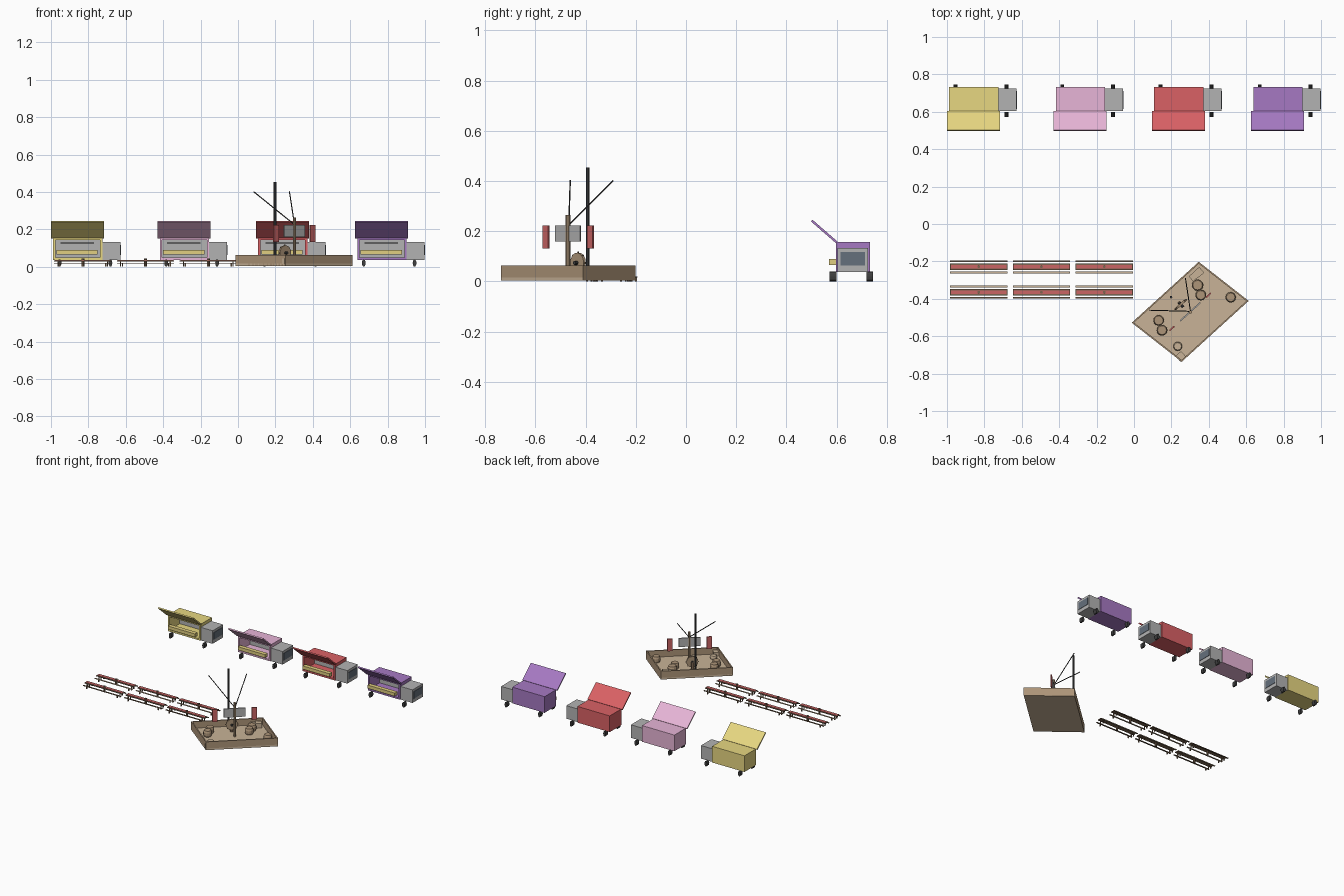
import bpy, bmesh, math
from mathutils import Matrix, Vector

if "Cube" in bpy.data.objects:
    bpy.data.objects.remove(bpy.data.objects["Cube"])

def material(name, r, g, b):
    m = bpy.data.materials.new(name)
    m.diffuse_color = (r, g, b, 1)
    m.use_nodes = True
    m.node_tree.nodes["Principled BSDF"].inputs["Base Color"].default_value = m.diffuse_color
    return m

WOOD = material("wood", 0.42, 0.30, 0.19)
PALE = material("pale_wood", 0.58, 0.45, 0.31)
DARKWOOD = material("dark_wood", 0.20, 0.13, 0.08)
BLACK = material("rubber", 0.05, 0.05, 0.05)
GLASS = material("window_glass", 0.13, 0.16, 0.20)
RED = material("red_cloth", 0.60, 0.13, 0.13)
CREAM = material("counter_yellow", 0.75, 0.62, 0.22)
GREY = material("interior_grey", 0.45, 0.45, 0.45)

def finish(name, bm, mats, matrix=None):
    if matrix is not None:
        bm.transform(matrix)
    bmesh.ops.recalc_face_normals(bm, faces=bm.faces)
    me = bpy.data.meshes.new(name)
    bm.to_mesh(me)
    bm.free()
    for m in mats:
        if m:
            me.materials.append(m)
    ob = bpy.data.objects.new(name, me)
    bpy.context.collection.objects.link(ob)
    return ob

def box_bm(lo, hi):
    bm = bmesh.new()
    bmesh.ops.create_cube(bm, size=1)
    lo, hi = Vector(lo), Vector(hi)
    bmesh.ops.scale(bm, vec=hi - lo, verts=bm.verts)
    bmesh.ops.translate(bm, vec=(lo + hi) / 2, verts=bm.verts)
    return bm

def box(name, lo, hi, mat=None, matrix=None):
    return finish(name, box_bm(lo, hi), [mat], matrix)

def rod(name, a, b, r, mat, sides=8, squash=1, matrix=None):
    a, b = Vector(a), Vector(b)
    d = b - a
    bm = bmesh.new()
    bmesh.ops.create_cone(bm, cap_ends=True, segments=sides, radius1=r, radius2=r, depth=d.length)
    bm.transform(d.to_track_quat('Z', 'Y').to_matrix().to_4x4())
    bmesh.ops.scale(bm, vec=(squash, 1, 1), verts=bm.verts)
    bmesh.ops.translate(bm, vec=(a + b) / 2, verts=bm.verts)
    return finish(name, bm, [mat], matrix)

# ---- food trucks, each placed by the left edge of its awning
def truck(x, paint):
    # hollow body with a serving hatch in the front
    bm = box_bm((x + .012, .597, .037), (x + .275, .732, .156))
    front = min(bm.faces, key=lambda f: f.calc_center_median().y)
    bmesh.ops.inset_region(bm, faces=[front], thickness=.017)
    ext = bmesh.ops.extrude_face_region(bm, geom=[front])
    verts = [v for v in ext['geom'] if isinstance(v, bmesh.types.BMVert)]
    bmesh.ops.translate(bm, vec=(0, .12, 0), verts=verts)
    if front.is_valid:
        bmesh.ops.delete(bm, geom=[front], context='FACES')
    for f in bm.faces:
        c = f.calc_center_median()
        if .62 < c.y < .725 and x + .025 < c.x < x + .262 and .05 < c.z < .145:
            f.material_index = 1
    finish("truck_body", bm, [paint, GREY])
    # raised awning
    tilt = Matrix.Translation((x, .602, .156)) @ Matrix.Rotation(math.radians(-41), 4, 'X')
    box("truck_awning", (0, -.133, -.006), (.283, 0, .003), paint, tilt)
    box("serving_counter", (x + .03, .570, .066), (x + .25, .600, .090), CREAM)
    box("inner_shelf", (x + .05, .640, .125), (x + .23, .712, .130), BLACK)
    # cab with windshield
    box("truck_cab", (x + .275, .603, .037), (x + .371, .724, .133), GREY)
    box("windshield", (x + .370, .615, .064), (x + .374, .712, .116), GLASS)
    # wheels
    for wx in (.046, .318):
        for y in (.572, .718):
            rod("wheel", (x + wx, y, .02), (x + wx, y + .027, .02), .02, BLACK, 12, .5)

for x, paint in ((-1.0, material("yellow_paint", .80, .68, .22)),
                 (-.43, material("pink_paint", .80, .46, .68)),
                 (.096, material("red_paint", .70, .12, .13)),
                 (.626, material("purple_paint", .38, .19, .54))):
    truck(x, paint)

# ---- picnic tables: three in each of two mirrored rows
for x in (-.983, -.648, -.312):
    for y, s in ((-.228, 1), (-.365, -1)):
        L = .306
        box("table_top", (x, y - .017, .028), (x + L, y + .017, .033), DARKWOOD)
        box("table_runner", (x + .004, y - .010, .033), (x + L - .004, y + .010, .035), RED)
        rod("table_post", (x + L / 2, y, 0), (x + L / 2, y, .043), .008, DARKWOOD)
        for off, mat in ((.029 * s, DARKWOOD), (-.031 * s, PALE)):
            box("bench_seat", (x, y + off - .005, .016), (x + L, y + off + .005, .020), mat)
            for lx in (x + .03, x + L - .03):
                box("bench_leg", (lx - .003, y + off - .004, 0), (lx + .003, y + off + .004, .017), DARKWOOD)
        for lx in (x + .02, x + L - .02):
            for ly in (-.012, .012):
                box("table_leg", (lx - .003, y + ly - .003, 0), (lx + .003, y + ly + .003, .029), DARKWOOD)

# ---- skewed deck: u runs along the long side, v across it
CX, CY = .3005, -.4695
S = Matrix(((.740, -.788, 0, CX), (.673, .617, 0, CY), (0, 0, 1, 0), (0, 0, 0, 1)))
U, V, T = .242, .1695, .008
box("deck_floor", (-U, -V, .003), (U, V, .016), PALE, S)
for s in (-1, 1):
    lo, hi = sorted((s * V, s * (V - T)))
    box("deck_long_wall", (-U, lo, .004), (U, hi, .064), WOOD, S)
    lo, hi = sorted((s * U, s * (U - T)))
    box("deck_end_wall", (lo, -V + T, .004), (hi, V - T, .064), WOOD, S)

# mast with two slanted spars and a separate tall pole
rod("mast", (.302, -.470, .01), (.302, -.470, .264), .009, WOOD)
rod("spar", (.302, -.467, .225), (.083, -.461, .402), .003, BLACK, 6)
rod("spar", (.302, -.467, .225), (.275, -.290, .402), .003, BLACK, 6)
rod("tall_pole", (.198, -.391, .014), (.198, -.391, .454), .007, BLACK)

# hanging board and two red banners in line with the long side
box("hanging_board", (-.073, -.004, .158), (.073, .004, .222), GREY, S)
for s in (-1, 1):
    box("banner", (s * .132 - .017, -.004, .131), (s * .132 + .017, .004, .222), RED, S)

# steering wheel on a stand, facing across the deck
wheel_m = Matrix.Translation((.250, -.430, 0)) @ Matrix.Rotation(math.radians(42), 4, 'Z')
rod("steering_wheel", (0, -.006, .074), (0, .006, .074), .040, WOOD, 16, 1, wheel_m)
rod("steering_hub", (0, -.020, .074), (0, .014, .074), .008, BLACK, 8, 1, wheel_m)
box("steering_stand", (-.008, .006, .014), (.008, .018, .074), DARKWOOD, wheel_m)
for k in range(4):
    a = k * math.pi / 4
    d = Vector((math.cos(a), 0, math.sin(a))) * .044
    c = Vector((0, 0, .074))
    rod("wheel_spoke", c - d, c + d, .003, DARKWOOD, 6, 1, wheel_m)

# barrels: bulging profile spun around z
def barrel(x, y, r, top, mat):
    bm = bmesh.new()
    n, h = 12, top - .014
    rings = []
    for t, k in ((0, .82), (.3, 1), (.7, 1), (1, .82)):
        rings.append([bm.verts.new((x + r * k * math.cos(2 * math.pi * i / n),
                                    y + r * k * math.sin(2 * math.pi * i / n), .014 + h * t)) for i in range(n)])
    for a, b in zip(rings, rings[1:]):
        for i in range(n):
            bm.faces.new((a[i], a[(i + 1) % n], b[(i + 1) % n], b[i]))
    bm.faces.new(rings[0])
    bm.faces.new(rings[-1])
    finish("barrel", bm, [mat])

for x, y, r in ((.340, -.327, .031), (.357, -.380, .029), (.517, -.392, .028),
                (.132, -.515, .029), (.150, -.568, .029)):
    barrel(x, y, r, .060, WOOD)
barrel(.234, -.654, .024, .040, PALE)

# crates in the corners
for x, y, r, top in ((.347, -.258, .020, .050), (.318, -.282, .018, .045), (.250, -.708, .020, .045)):
    m = Matrix.Translation((x, y, 0)) @ Matrix.Rotation(math.radians(42), 4, 'Z')
    box("crate", (-r, -r, .014), (r, r, top), PALE, m)
